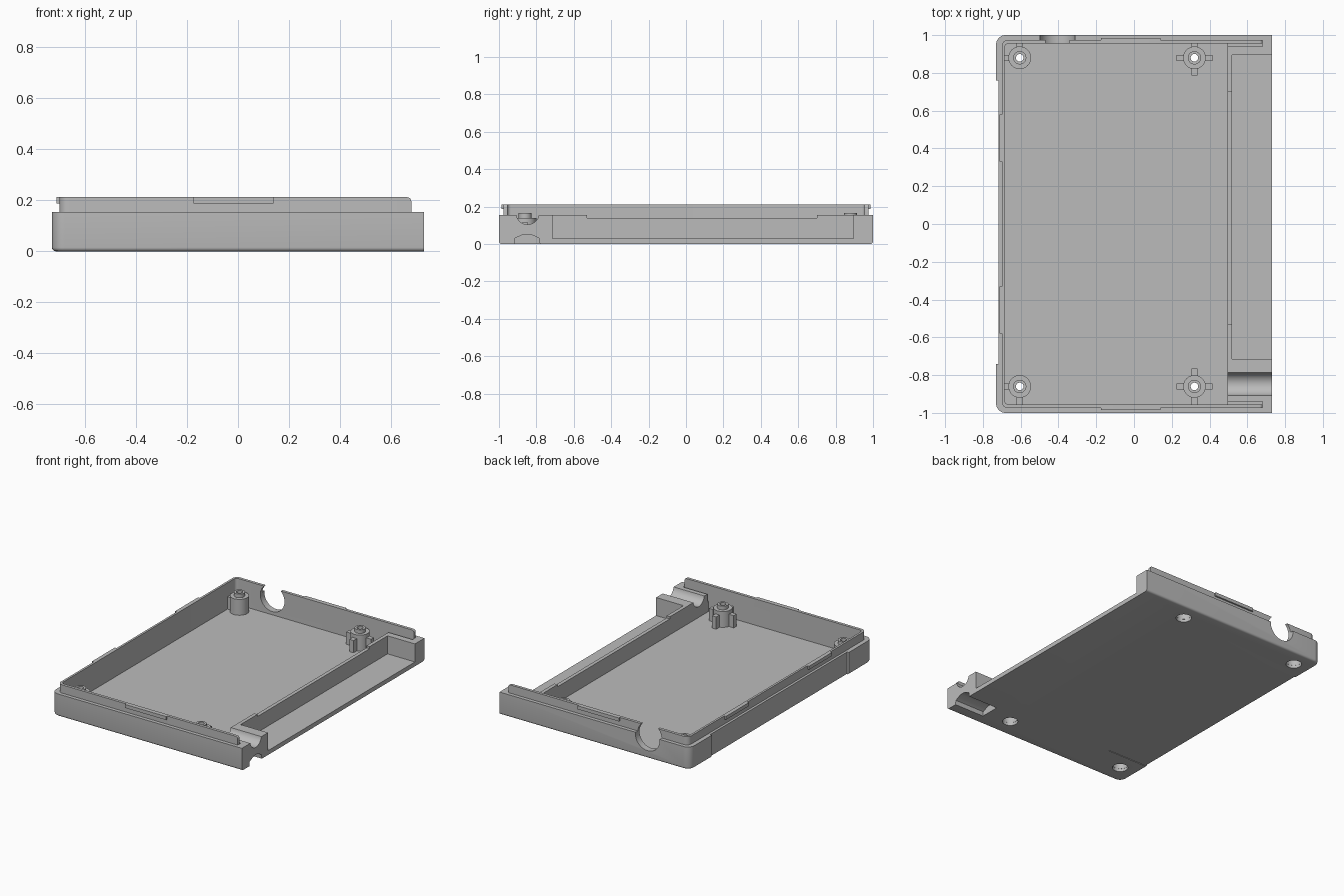
import bpy, bmesh, math
from mathutils import Vector

cube = bpy.data.objects.get("Cube")
if cube:
    bpy.data.objects.remove(cube, do_unlink=True)

GREY = (0.5, 0.5, 0.5, 1)
mat = bpy.data.materials.new("mid grey plastic")
mat.use_nodes = True
mat.diffuse_color = GREY
mat.node_tree.nodes["Principled BSDF"].inputs["Base Color"].default_value = GREY

FLOOR, RIM, TOP = 0.03, 0.155, 0.212


def finish(name, bm):
    bmesh.ops.recalc_face_normals(bm, faces=bm.faces)
    mesh = bpy.data.meshes.new(name)
    bm.to_mesh(mesh)
    bm.free()
    mesh.materials.append(mat)
    obj = bpy.data.objects.new(name, mesh)
    bpy.context.collection.objects.link(obj)
    return obj


def prism(name, outline, lo, hi, axis="z", bevel_rule=None, width=0.015):
    """Extrude a 2D outline along z, or a (y, z) outline or (x, z) outline along x or y."""
    place = {"z": lambda a, b, c: (a, b, c),
             "x": lambda a, b, c: (c, a, b),
             "y": lambda a, b, c: (a, c, b)}[axis]
    bm = bmesh.new()
    face = bm.faces.new([bm.verts.new(place(a, b, lo)) for a, b in outline])
    new = bmesh.ops.extrude_face_region(bm, geom=[face])["geom"]
    shift = Vector(place(0, 0, hi - lo))
    bmesh.ops.translate(bm, vec=shift, verts=[v for v in new if isinstance(v, bmesh.types.BMVert)])
    if bevel_rule:
        edges = [e for e in bm.edges if bevel_rule(e.verts[0].co, e.verts[1].co)]
        bmesh.ops.bevel(bm, geom=edges, offset=width, segments=4, profile=0.5, affect="EDGES")
    return finish(name, bm)


def box(name, x0, x1, y0, y1, z0, z1):
    return prism(name, [(x0, y0), (x1, y0), (x1, y1), (x0, y1)], z0, z1)


def circle(cx, cy, r, n=40):
    return [(cx + r * math.cos(i * math.tau / n), cy + r * math.sin(i * math.tau / n)) for i in range(n)]


def tray_outline(x0, x1, y, r):
    """Rectangle whose two corners on the x0 side are rounded."""
    pts = [(x1, -y), (x1, y)]
    for cy, start in ((y - r, 90), (-y + r, 180)):
        for i in range(9):
            a = math.radians(start + i * 90 / 8)
            pts.append((x0 + r + r * math.cos(a), cy + r * math.sin(a)))
    return pts


def cut(obj, *cutters):
    bpy.context.view_layer.objects.active = obj
    for cutter in cutters:
        mod = obj.modifiers.new("cut", "BOOLEAN")
        mod.operation = "DIFFERENCE"
        mod.solver = "EXACT"
        mod.object = cutter
        bpy.ops.object.modifier_apply(modifier=mod.name)
        bpy.data.objects.remove(cutter, do_unlink=True)


def lathe(name, profile, cx, cy, n=32):
    bm = bmesh.new()
    rings = [[bm.verts.new((cx + x, cy + y, z)) for x, y in circle(0, 0, r, n)] for r, z in profile]
    for a, b in zip(rings, rings[1:] + rings[:1]):
        for i in range(n):
            j = (i + 1) % n
            bm.faces.new((a[i], a[j], b[j], b[i]))
    return finish(name, bm)


# Lower case with softened bottom edge
case = prism("lower_case", tray_outline(-0.73, 0.73, 1, 0.05), 0, RIM,
             bevel_rule=lambda a, b: max(a.z, b.z) < 0.001 and min(a.x, b.x) < 0.72)
posts = [(x, y) for x in (-0.605, 0.32) for y in (-0.86, 0.88)]
cut(case,
    prism("main_cavity", tray_outline(-0.685, 0.495, 0.955, 0.02), FLOOR, 0.3),
    box("side_pocket", 0.52, 0.8, -0.715, 0.895, FLOOR, 0.3),
    box("low_divider", 0.48, 0.53, -0.53, 0.70, 0.14, 0.3),
    box("back_slot", 0.48, 0.68, 0.94, 0.955, 0.1, 0.3),
    box("front_slot", 0.48, 0.68, -0.955, -0.94, 0.1, 0.3),
    box("wall_relief", -0.8, -0.717, -0.74, 0.76, -0.1, 0.3),
    box("base_relief", -0.8, -0.41, -0.74, 0.76, -0.1, 0.004),
    prism("cable_groove", circle(-0.847, 0.165, 0.061), 0.48, 0.8, "x"),
    prism("under_notch", [(-0.92, -0.01), (-0.915, 0.03), (-0.87, 0.052), (-0.83, 0.052),
                          (-0.785, 0.03), (-0.78, -0.01)], 0.5, 0.8, "x"),
    prism("port_low", circle(-0.405, 0.145, 0.093), 0.9, 1.1, "y"),
    *[prism("screw_recess", circle(x, y, 0.05, 32), -0.1, 0.1) for x, y in posts])

# Thin raised lip on three sides
lip = prism("raised_lip", tray_outline(-0.70, 0.68, 0.975, 0.035), RIM, TOP,
            bevel_rule=lambda a, b: min(a.x, b.x) > 0.67 and min(a.z, b.z) > TOP - 0.001)
cut(lip,
    prism("lip_cavity", tray_outline(-0.685, 0.9, 0.955, 0.02), 0.1, 0.3),
    prism("port_high", circle(-0.405, 0.145, 0.093), 0.9, 1.1, "y"))

# Snap tabs on the lip
tabs = [box("front_snap_tab", -0.175, 0.14, -0.986, -0.97, 0.188, TOP),
        box("back_snap_tab", -0.175, 0.14, 0.97, 0.986, 0.188, TOP)]
for side, y0 in (("front", -0.58), ("back", 0.33)):
    tabs.append(box(f"side_snap_tab_{side}", -0.713, -0.695, y0, y0 + 0.25, 0.188, TOP))

# Hollow screw posts with stepped tops and ribs
post_profile = [(0.06, 0.02), (0.06, 0.14), (0.035, 0.14), (0.035, 0.165), (0.02, 0.165),
                (0.02, 0.08), (0.049, 0.08), (0.049, 0.02)]
round_parts = [case, lip]
for n, (x, y) in enumerate(posts, 1):
    round_parts.append(lathe(f"screw_post_{n}", post_profile, x, y))
    outward = 1 if y > 0 else -1
    directions = [(-1, 0), (0, outward)]
    if x > 0:
        directions += [(1, 0), (0, -outward)]
    for dx, dy in directions:
        cx, cy = x + dx * 0.075, y + dy * 0.075
        hx, hy = (0.02, 0.016) if dx else (0.016, 0.02)
        box(f"post_rib_{n}", cx - hx, cx + hx, cy - hy, cy + hy, FLOOR - 0.005, 0.115)

# Smooth the rounded parts, keep edges crisp
bpy.ops.object.select_all(action="DESELECT")
for obj in round_parts:
    obj.select_set(True)
bpy.context.view_layer.objects.active = case
bpy.ops.object.shade_smooth_by_angle(angle=math.radians(30))
